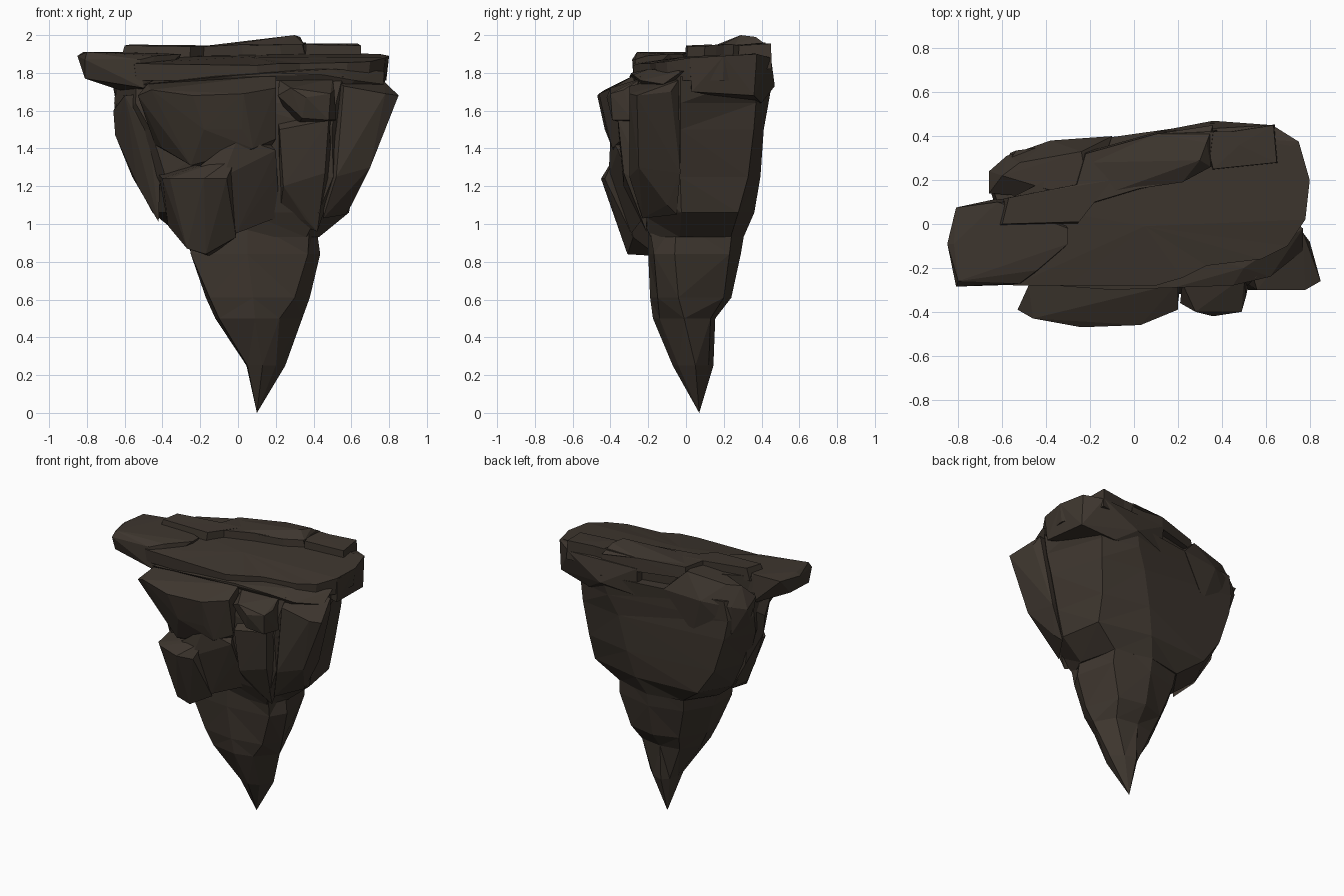
import bpy, bmesh, random
from mathutils import Vector

random.seed(4)
rock = bpy.data.materials.new("dark brown rock")
rock.diffuse_color = (0.048, 0.037, 0.028, 1)


def finish(name, bm, jitter=0.0):
    """Triangulate into facets, nudge the points slightly, make a flat-shaded object."""
    bmesh.ops.triangulate(bm, faces=[f for f in bm.faces if len(f.verts) == 4])
    bmesh.ops.recalc_face_normals(bm, faces=bm.faces)
    for v in bm.verts:
        v.co += Vector([random.uniform(-jitter, jitter) for _ in range(2)] + [0])
    me = bpy.data.meshes.new(name)
    bm.to_mesh(me)
    bm.free()
    me.materials.append(rock)
    bpy.context.collection.objects.link(bpy.data.objects.new(name, me))


def loft(name, rings, jitter=0.0):
    """rings: (z, flat xy list); a ring of one point makes a tip."""
    bm = bmesh.new()
    loops = [[bm.verts.new((p[i], p[i + 1], z)) for i in range(0, len(p), 2)] for z, p in rings]
    for a, b in zip(loops, loops[1:]):
        n = len(b)
        for i in range(n):
            j = (i + 1) % n
            bm.faces.new((a[0], b[j], b[i]) if len(a) == 1 else (a[i], a[j], b[j], b[i]))
    for lp in (loops[0], loops[-1]):
        if len(lp) > 2:
            bm.faces.new(lp)
    finish(name, bm, jitter)


def chunk(name, pts):
    """Convex boulder around the given points."""
    bm = bmesh.new()
    for p in pts:
        bm.verts.new(p)
    out = bmesh.ops.convex_hull(bm, input=bm.verts)
    bmesh.ops.delete(bm, geom=[g for g in out["geom_interior"] if isinstance(g, bmesh.types.BMVert)],
                     context='VERTS')
    finish(name, bm)


def slab(name, outline, base, hub, grow=1.0):
    """Ledge with a rim of (x, y, z) points, a top fanned from the hub, and a base scaled by grow."""
    n = len(outline)
    bm = bmesh.new()
    h = Vector(hub)
    top = [bm.verts.new(p) for p in outline]
    low = [bm.verts.new((h.x + (p[0] - h.x) * grow, h.y + (p[1] - h.y) * grow, base)) for p in outline]
    c = bm.verts.new(h)
    for i in range(n):
        j = (i + 1) % n
        bm.faces.new((low[i], low[j], top[j], top[i]))
        bm.faces.new((top[i], top[j], c))
    bm.faces.new(low)
    finish(name, bm)


# Lower spike
loft("spike", [
    (0.0, [.10, .07]),
    (.25, [.05, -.04, .13, -.07, .20, -.04, .25, .05, .18, .12, .10, .145, .06, .10, .045, .03]),
    (.50, [-.10, -.14, .09, -.175, .22, -.14, .34, -.01, .26, .13, .10, .155, -.04, .13, -.12, .0]),
    (.61, [-.15, -.16, .08, -.19, .30, -.15, .38, -.04, .30, .20, .10, .24, -.07, .18, -.17, .0]),
    (.84, [-.25, -.17, .05, -.20, .37, -.17, .435, -.06, .37, .23, .10, .29, -.14, .23, -.25, .04]),
    (1.02, [-.26, -.18, .05, -.20, .38, -.20, .41, -.05, .36, .25, .10, .32, -.16, .26, -.28, .05])])

# Main wedge-shaped body
loft("main_body", [
    (.93, [-.28, -.17, .05, -.19, .36, -.19, .43, -.03, .36, .24, .10, .30, -.15, .26, -.29, .05]),
    (1.06, [-.36, -.20, .05, -.23, .42, -.25, .59, -.02, .54, .28, .15, .365, -.32, .33, -.45, .08]),
    (1.25, [-.38, -.21, .05, -.29, .50, -.28, .63, -.03, .55, .33, .20, .39, -.46, .33, -.55, .08]),
    (1.50, [-.46, -.21, .0, -.33, .50, -.29, .68, -.03, .57, .36, .25, .41, -.54, .33, -.64, .12]),
    (1.64, [-.54, -.18, .0, -.34, .52, -.28, .72, -.03, .58, .37, .32, .435, -.56, .32, -.66, .16]),
    (1.78, [-.54, -.18, .0, -.28, .55, -.24, .74, -.03, .68, .36, .36, .46, -.54, .33, -.64, .17])], .005)

# Overhanging front boulder
chunk("front_boulder", [
    (-.53, -.39, 1.68), (-.46, -.43, 1.71), (-.24, -.47, 1.68), (.03, -.46, 1.69), (.20, -.39, 1.72),
    (-.48, -.28, 1.74), (.20, -.27, 1.79), (-.40, -.28, 1.40), (-.25, -.34, 1.31), (.08, -.39, 1.40),
    (.20, -.34, 1.45), (-.44, -.2, 1.42), (-.18, -.43, 1.50), (.02, -.42, 1.50), (.1, -.2, 1.3)])

# Jutting lower block
chunk("jutting_block", [
    (-.40, -.34, 1.24), (-.36, -.38, 1.24), (-.18, -.45, 1.24), (-.06, -.43, 1.24), (-.27, -.31, .87),
    (-.17, -.31, .84), (-.01, -.28, .93), (-.37, -.18, .99), (-.42, -.15, 1.26), (-.20, -.34, 1.31),
    (.0, -.37, 1.37), (-.15, -.15, .83)])
chunk("block_shoulder", [
    (-.08, -.41, 1.25), (-.2, -.36, 1.31), (.0, -.40, 1.46), (.20, -.36, 1.39), (.20, -.31, 1.25),
    (.05, -.27, 1.04), (-.01, -.29, .95), (.1, -.2, 1.5), (-.2, -.2, 1.2), (.22, -.22, 1.04)])

# Front right column and the small boulder on it
chunk("front_column", [
    (.22, -.36, 1.5), (.48, -.36, 1.55), (.24, -.33, 1.2), (.46, -.33, 1.27), (.36, -.24, 1.02),
    (.42, -.21, .96), (.22, -.2, 1.04), (.5, -.2, 1.2), (.5, -.2, 1.6), (.2, -.2, 1.6)])
chunk("small_boulder", [
    (.21, -.36, 1.68), (.28, -.40, 1.72), (.36, -.42, 1.67), (.49, -.40, 1.69), (.51, -.33, 1.71),
    (.34, -.39, 1.56), (.48, -.39, 1.55), (.22, -.27, 1.76), (.50, -.24, 1.77), (.3, -.2, 1.5),
    (.52, -.28, 1.55)])

# Right prow
chunk("right_prow", [
    (.85, -.26, 1.68), (.78, -.30, 1.69), (.56, -.30, 1.73), (.77, -.04, 1.76), (.80, -.08, 1.70),
    (.70, -.25, 1.30), (.67, -.03, 1.27), (.52, -.30, 1.25), (.45, -.23, 1.03), (.60, -.1, 1.1),
    (.50, -.1, 1.78), (.57, -.05, 1.05)])

# Left and back left shoulders
chunk("left_shoulder", [
    (-.66, .04, 1.60), (-.60, -.12, 1.68), (-.65, .04, 1.47), (-.53, -.04, 1.20), (-.47, -.16, 1.45),
    (-.42, -.1, 1.01), (-.43, .1, 1.03), (-.56, .12, 1.25), (-.62, .15, 1.68), (-.4, -.2, 1.7)])
chunk("back_left_shoulder", [
    (-.66, .24, 1.72), (-.66, .14, 1.78), (-.58, .31, 1.74), (-.38, .38, 1.76), (-.10, .40, 1.78),
    (-.60, .22, 1.87), (-.52, .28, 1.88), (-.24, .33, 1.92), (-.57, .29, 1.54), (-.3, .35, 1.5),
    (-.63, .15, 1.55), (-.2, .1, 1.92)])

# Back and right end of the cap
chunk("back_ridge", [
    (.10, .42, 1.88), (.36, .47, 1.73), (.44, .43, 1.80), (.63, .45, 1.88), (.75, .375, 1.90),
    (.8, .2, 1.89), (.78, .02, 1.87), (.75, .36, 1.68), (.77, .03, 1.70), (.1, .41, 1.68),
    (.5, .40, 1.64), (.1, .0, 1.88)])

# Sloping ledge under the front of the cap
chunk("front_ledge", [
    (-.50, -.27, 1.74), (-.1, -.30, 1.78), (.18, -.29, 1.80), (.45, -.28, 1.79), (.62, -.24, 1.76),
    (.77, -.12, 1.74), (.77, -.02, 1.81), (.50, -.2, 1.82), (-.50, .1, 1.82), (.6, .1, 1.82),
    (-.5, -.2, 1.66), (.5, -.2, 1.66)])

# Stacked cap ledges
slab("cap_slab", [
    (-.55, -.28, 1.85), (-.3, -.28, 1.845), (.10, -.28, 1.84), (.22, -.245, 1.85), (.33, -.19, 1.85),
    (.58, -.16, 1.855), (.70, -.10, 1.86), (.78, .02, 1.88), (.80, .2, 1.89), (.74, .35, 1.90),
    (.36, .42, 1.91), (-.2, .3, 1.90), (-.6, .1, 1.89)], 1.76, (.05, -.01, 1.885), .98)
chunk("left_overhang", [
    (-.85, -.09, 1.89), (-.81, .075, 1.90), (-.81, -.285, 1.87), (-.80, -.26, 1.91), (-.82, -.09, 1.91),
    (-.52, -.27, 1.87), (-.44, -.21, 1.89), (-.30, -.09, 1.90), (-.30, -.02, 1.90), (-.62, .10, 1.91),
    (-.81, -.25, 1.77), (-.80, -.05, 1.77), (-.50, -.275, 1.72), (-.6, .12, 1.70), (-.4, .1, 1.7)])
slab("upper_ledge", [
    (-.60, .0, 1.945), (-.25, .01, 1.94), (-.18, .10, 1.94), (.02, .16, 1.95), (.22, .20, 1.95),
    (.34, .26, 1.955), (.36, .42, 1.96), (.10, .41, 1.955), (-.22, .32, 1.94), (-.26, .18, 1.945),
    (-.57, .12, 1.95)], 1.86, (-.1, .2, 1.945), 1.05)
slab("back_right_ledge", [
    (.36, .25, 1.95), (.65, .28, 1.945), (.635, .45, 1.955), (.44, .42, 1.955), (.32, .42, 1.955)],
    1.82, (.48, .36, 1.955), 1.04)
chunk("peak", [
    (.30, .29, 2.0), (.33, .37, 1.99), (.35, .26, 1.95), (.36, .45, 1.93), (.10, .41, 1.955),
    (-.20, .28, 1.94), (-.12, .14, 1.94), (.22, .19, 1.95), (.1, .25, 1.97)])
